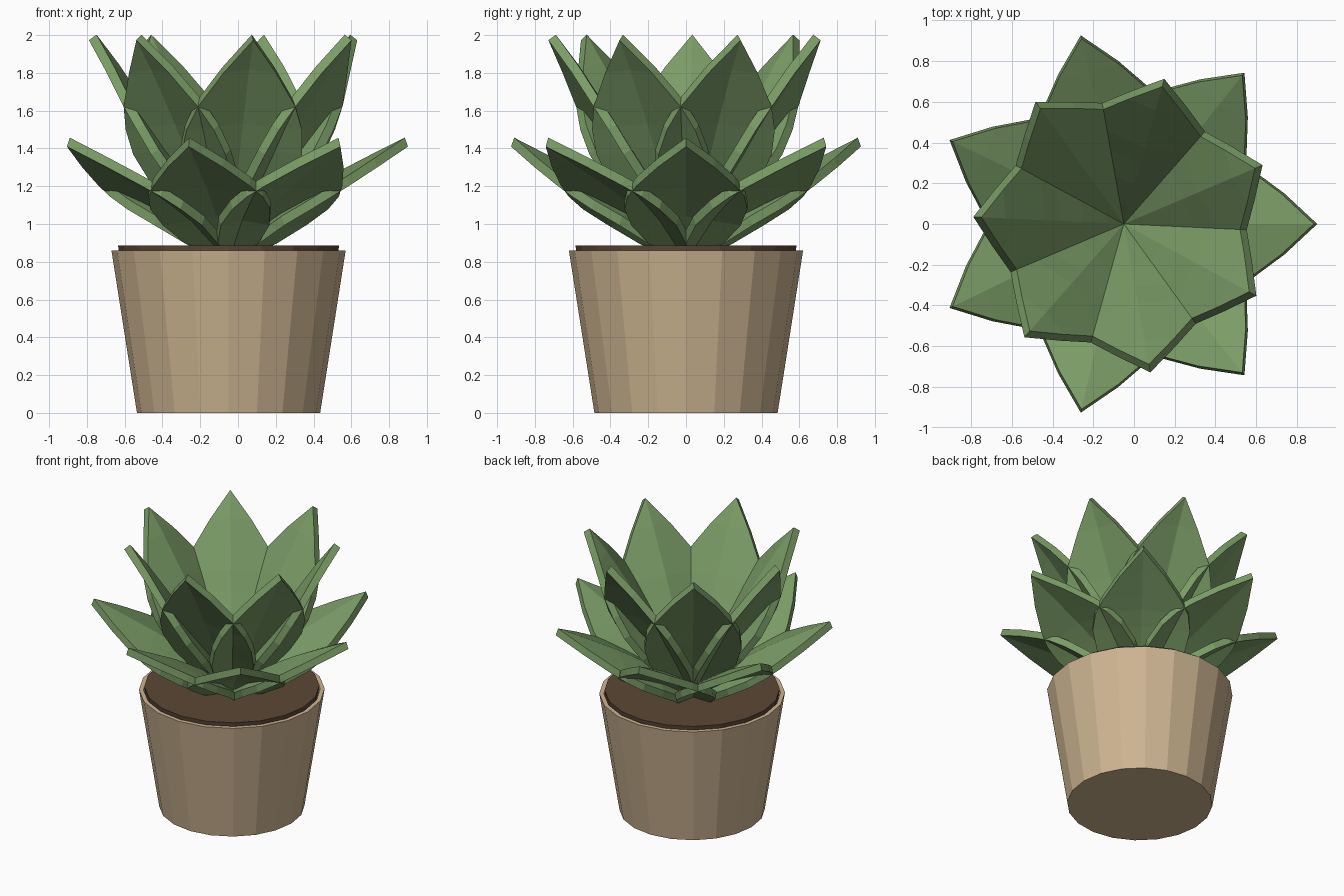
import bpy, bmesh
from math import radians, cos, sin, pi
from mathutils import Vector

cube = bpy.data.objects.get("Cube")
if cube:
    bpy.data.objects.remove(cube, do_unlink=True)

CENTRE_X = -0.05
SIDES = 20
LEAVES = 7


def material(name, rgb):
    m = bpy.data.materials.new(name)
    m.use_nodes = True
    m.diffuse_color = (*rgb, 1)
    bsdf = m.node_tree.nodes["Principled BSDF"]
    bsdf.inputs["Base Color"].default_value = (*rgb, 1)
    bsdf.inputs["Roughness"].default_value = 0.9
    return m


def add_object(name, mesh, angle=0.0):
    ob = bpy.data.objects.new(name, mesh)
    ob.location.x = CENTRE_X
    ob.rotation_euler.z = angle
    bpy.context.collection.objects.link(ob)


def finish(bm, name, mat):
    bmesh.ops.recalc_face_normals(bm, faces=bm.faces)
    mesh = bpy.data.meshes.new(name)
    bm.to_mesh(mesh)
    bm.free()
    mesh.materials.append(mat)
    return mesh


def lathe(name, profile, mat):
    """Spin (radius, height) points into a closed faceted solid."""
    bm = bmesh.new()
    rings = [[bm.verts.new((r * cos(2 * pi * k / SIDES), r * sin(2 * pi * k / SIDES), z))
              for k in range(SIDES)] for r, z in profile]
    for a, b in zip(rings, rings[1:]):
        for k in range(SIDES):
            n = (k + 1) % SIDES
            bm.faces.new((a[k], a[n], b[n], b[k]))
    bm.faces.new(rings[0][::-1])
    bm.faces.new(rings[-1])
    add_object(name, finish(bm, name, mat))


def leaf_mesh(name, rows, tip, lean, mat, droop=0.17, thickness=0.05):
    """Thick leaf with drooping edges: rows are (reach, height, half width)."""
    bm = bmesh.new()
    up = Vector((-sin(lean), 0, cos(lean)))
    grid = []
    for r, z, w in rows:
        keel = Vector((r, 0, z))
        edge = keel - up * droop * w
        side = Vector((0, w, 0))
        grid.append([bm.verts.new(p) for p in (edge - side, keel, edge + side)])
    for a, b in zip(grid, grid[1:]):
        for k in range(2):
            bm.faces.new((a[k], a[k + 1], b[k + 1], b[k]))
    point = bm.verts.new((tip[0], 0, tip[1]))
    for k in range(2):
        bm.faces.new((grid[-1][k], grid[-1][k + 1], point))
    top = bmesh.ops.extrude_face_region(bm, geom=bm.faces[:], use_keep_orig=True)
    verts = [g for g in top["geom"] if isinstance(g, bmesh.types.BMVert)]
    bmesh.ops.translate(bm, verts=verts, vec=up * thickness)
    return finish(bm, name, mat)


def leaf_ring(name, mesh, start):
    for k in range(LEAVES):
        add_object(f"{name}_{k + 1}", mesh, start + 2 * pi * k / LEAVES)


clay = material("tan clay", (0.61, 0.46, 0.285))
earth = material("brown soil", (0.107, 0.065, 0.037))
green = material("leaf green", (0.195, 0.33, 0.133))

# Tapered pot with a thin rim, and the soil slab
lathe("pot", [(0.485, 0), (0.62, 0.86), (0.59, 0.86), (0.575, 0.8)], clay)
lathe("soil", [(0.575, 0.81), (0.585, 0.885)], earth)

# Low spreading ring of leaves
outer = leaf_mesh("outer_leaf", [
    (0.02, 0.82, 0.07), (0.15, 0.93, 0.20), (0.28, 1.04, 0.29), (0.42, 1.13, 0.325),
    (0.53, 1.195, 0.31), (0.625, 1.245, 0.26), (0.78, 1.325, 0.15)],
    (0.95, 1.41), radians(20), green)
leaf_ring("outer_leaf", outer, 0)

# Tall upright ring of leaves
inner = leaf_mesh("inner_leaf", [
    (0.02, 0.86, 0.07), (0.13, 1.05, 0.20), (0.24, 1.23, 0.29), (0.35, 1.40, 0.325),
    (0.43, 1.53, 0.31), (0.51, 1.65, 0.26), (0.62, 1.815, 0.14)],
    (0.74, 1.973), radians(54), green)
leaf_ring("inner_leaf", inner, radians(23))
